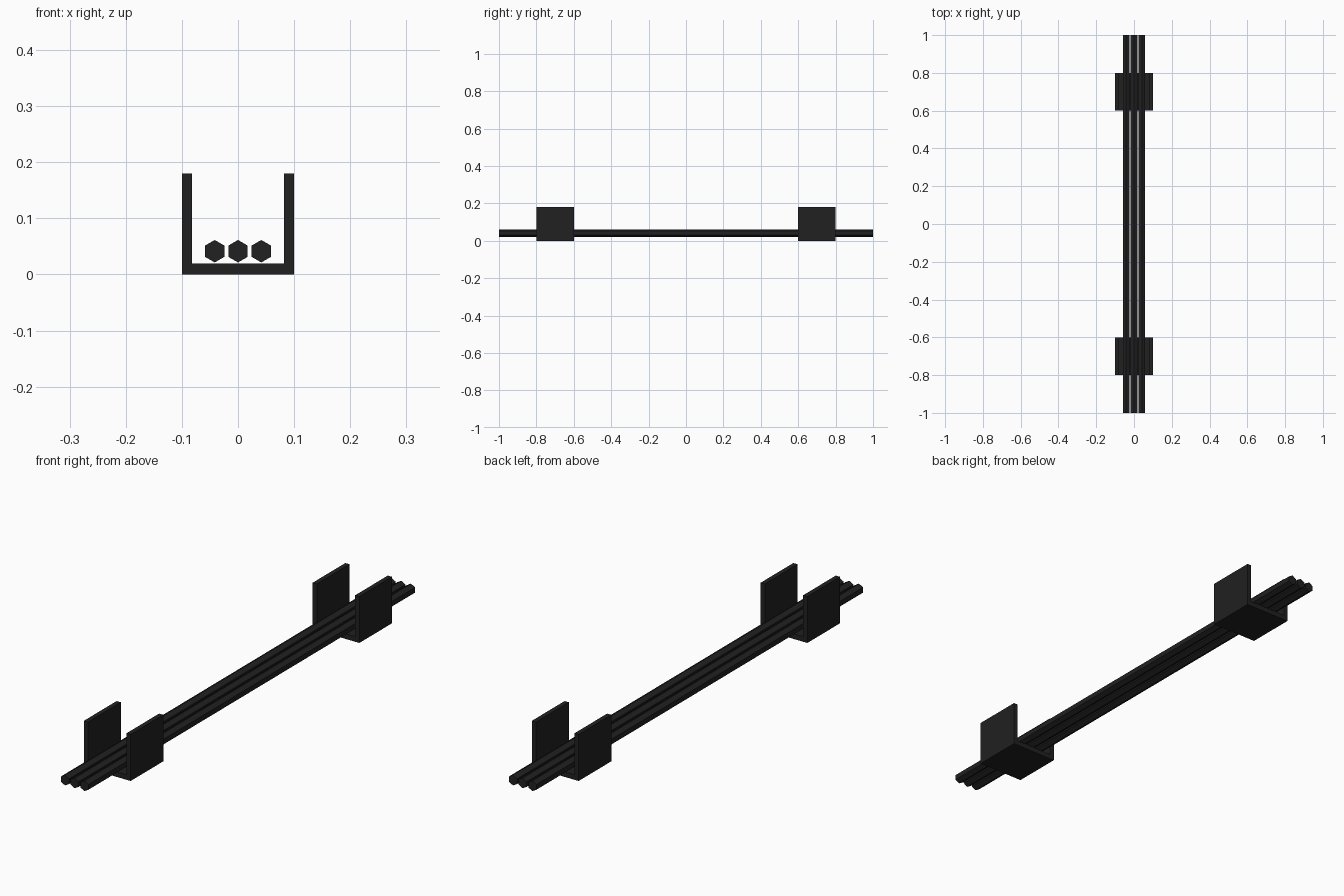
import bpy, bmesh, math

if "Cube" in bpy.data.objects:
    bpy.data.objects.remove(bpy.data.objects["Cube"])

dark = bpy.data.materials.new("dark_metal")
dark.diffuse_color = (0.015, 0.015, 0.015, 1)
dark.use_nodes = True
dark.node_tree.nodes["Principled BSDF"].inputs["Base Color"].default_value = dark.diffuse_color


def extrude_profile(name, profile, y0, y1):
    """Closed x-z profile extruded along y."""
    bm = bmesh.new()
    face = bm.faces.new([bm.verts.new((x, y0, z)) for x, z in profile])
    ext = bmesh.ops.extrude_face_region(bm, geom=[face])
    new = [v for v in ext["geom"] if isinstance(v, bmesh.types.BMVert)]
    bmesh.ops.translate(bm, verts=new, vec=(0, y1 - y0, 0))
    bmesh.ops.recalc_face_normals(bm, faces=bm.faces)
    mesh = bpy.data.meshes.new(name)
    bm.to_mesh(mesh)
    bm.free()
    mesh.materials.append(dark)
    obj = bpy.data.objects.new(name, mesh)
    bpy.context.collection.objects.link(obj)
    return obj


# Three hexagonal rods running the full length
R, ROD_Z = 0.02, 0.0415
for name, cx in (("left_rod", -0.0415), ("middle_rod", 0), ("right_rod", 0.0415)):
    hexagon = [(cx + R * math.sin(i * math.pi / 3), ROD_Z + R * math.cos(i * math.pi / 3))
               for i in range(6)]
    extrude_profile(name, hexagon, -1, 1)

# Two U-shaped brackets, open at the top
W, IN, H, FLOOR = 0.1, 0.082, 0.18, 0.02
channel = [(-W, 0), (W, 0), (W, H), (IN, H), (IN, FLOOR), (-IN, FLOOR), (-IN, H), (-W, H)]
extrude_profile("front_bracket", channel, -0.8, -0.6)
extrude_profile("back_bracket", channel, 0.6, 0.8)
